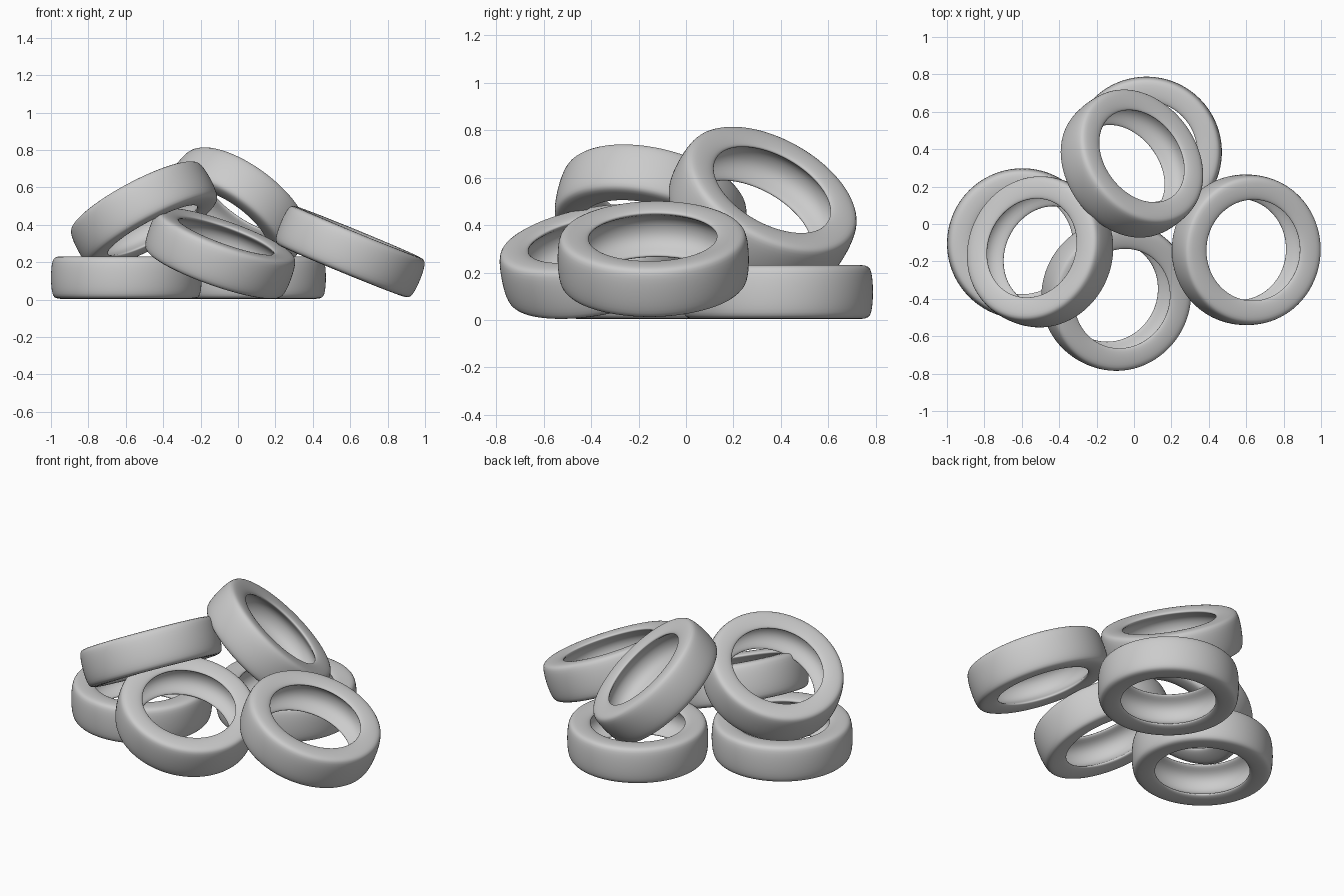
import bpy, bmesh, math
from mathutils import Vector

cube = bpy.data.objects.get("Cube")
if cube:
    bpy.data.objects.remove(cube, do_unlink=True)

rubber = bpy.data.materials.new("grey_rubber")
rubber.use_nodes = True
grey = (0.6, 0.6, 0.6, 1)
rubber.diffuse_color = grey
rubber.node_tree.nodes["Principled BSDF"].inputs["Base Color"].default_value = grey

# Half cross-section (radius, height): tread, shoulder, sidewall, bead, hollow inside
HALF = [(.404, 0), (.402, .05), (.396, .088), (.386, .108), (.36, .114),
        (.32, .114), (.288, .109), (.271, .102), (.269, .094), (.283, .083),
        (.315, .068), (.34, .038), (.346, 0)]
PROFILE = HALF + [(r, -z) for r, z in reversed(HALF[1:-1])]
SEGMENTS = 64


def tyre_mesh():
    bm = bmesh.new()
    rings = []
    for i in range(SEGMENTS):
        a = 2 * math.pi * i / SEGMENTS
        rings.append([bm.verts.new((r * math.cos(a), r * math.sin(a), z))
                      for r, z in PROFILE])
    n = len(PROFILE)
    for i in range(SEGMENTS):
        p, q = rings[i], rings[(i + 1) % SEGMENTS]
        for j in range(n):
            k = (j + 1) % n
            bm.faces.new((p[j], q[j], q[k], p[k]))
    bmesh.ops.recalc_face_normals(bm, faces=bm.faces)
    for f in bm.faces:
        f.smooth = True
    mesh = bpy.data.meshes.new("tyre")
    bm.to_mesh(mesh)
    bm.free()
    mesh.materials.append(rubber)
    return mesh


mesh = tyre_mesh()


# Each tyre is placed by its centre and the direction of its axle
def tyre(name, centre, axle):
    ob = bpy.data.objects.new(name, mesh)
    bpy.context.collection.objects.link(ob)
    ob.location = centre
    ob.rotation_euler = Vector((0, 0, 1)).rotation_difference(
        Vector(axle).normalized()).to_euler()
    sub = ob.modifiers.new("Smooth", 'SUBSURF')
    sub.levels = sub.render_levels = 1


# Flat tyres on the ground
tyre("right_flat_tyre", (-.597, -.105, .118), (0, 0, 1))
tyre("back_flat_tyre", (.067, .385, .118), (0, 0, 1))
# Tyres leaning on the ground
tyre("left_leaning_tyre", (.6, -.138, .257), (.38, -.02, .925))
tyre("front_leaning_tyre", (-.095, -.381, .247), (.33, -.18, .927))
# Tyres resting on top of the pile
tyre("right_top_tyre", (-.502, -.149, .455), (-.46, .21, .863))
tyre("back_top_tyre", (-.011, .323, .477), (.54, .41, .735))
